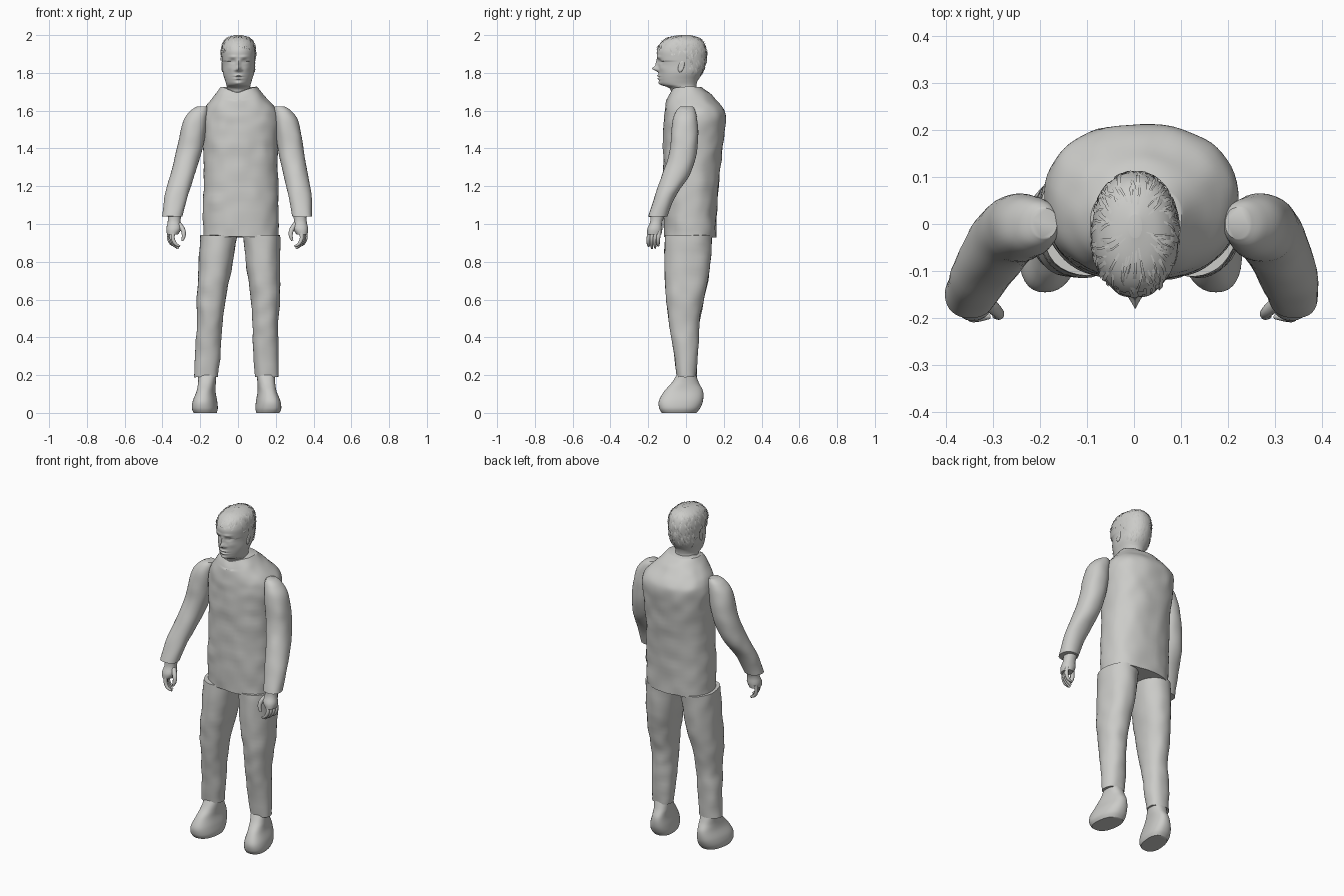
import bpy
import bmesh
import math
import random
from mathutils import Vector, noise

random.seed(4)
cube = bpy.data.objects.get("Cube")
if cube:
    bpy.data.objects.remove(cube)

grey = bpy.data.materials.new("plain grey")
grey.use_nodes = True
tone = (0.6, 0.6, 0.58, 1)
grey.diffuse_color = tone
grey.node_tree.nodes["Principled BSDF"].inputs["Base Color"].default_value = tone


def finish(name, bm, angle=50):
    bmesh.ops.recalc_face_normals(bm, faces=bm.faces)
    mesh = bpy.data.meshes.new(name)
    bm.to_mesh(mesh)
    bm.free()
    ob = bpy.data.objects.new(name, mesh)
    bpy.context.collection.objects.link(ob)
    mesh.materials.append(grey)
    bpy.ops.object.select_all(action="DESELECT")
    ob.select_set(True)
    bpy.context.view_layer.objects.active = ob
    bpy.ops.object.shade_smooth_by_angle(angle=math.radians(angle))
    return ob


def spline(rows, t):
    """Smooth value along a list of rows, t from 0 to 1."""
    s = t * (len(rows) - 1)
    i = min(int(s), len(rows) - 2)
    f = s - i
    a, b, c, d = (rows[max(0, min(len(rows) - 1, i + k))] for k in (-1, 0, 1, 2))
    return [q + f / 2 * (r - p + f * (2 * p - 5 * q + 4 * r - s2 + f * (3 * (q - r) + s2 - p)))
            for p, q, r, s2 in zip(a, b, c, d)]


def ring_point(row, ang, power):
    """Point on a rounded section given as x min, x max, y min, y max, z."""
    x0, x1, y0, y1, z = row
    c, s = math.cos(ang), math.sin(ang)
    x = (x0 + x1) / 2 + (x1 - x0) / 2 * math.copysign(abs(c) ** (2 / power), c)
    y = (y0 + y1) / 2 + (y1 - y0) / 2 * math.copysign(abs(s) ** (2 / power), s)
    return Vector((x, y, z))


def skin(bm, rings, caps=True):
    loops = [[bm.verts.new(p) for p in ring] for ring in rings]
    n = len(loops[0])
    for lo, hi in zip(loops, loops[1:]):
        for k in range(n):
            bm.faces.new((lo[k], lo[(k + 1) % n], hi[(k + 1) % n], hi[k]))
    if caps:
        bm.faces.new(loops[0])
        bm.faces.new(loops[-1])


def loft(name, rows, steps=32, sides=40, power=2.2, warp=lambda p: p, rough=0.0):
    bm = bmesh.new()
    rings = []
    for j in range(steps + 1):
        row = spline(rows, j / steps)
        ring = [warp(ring_point(row, math.tau * k / sides, power)) for k in range(sides)]
        rings.append([p + noise.noise_vector(p * 14) * rough for p in ring])
    skin(bm, rings)
    return finish(name, bm)


def tube(bm, points, radii, sides=10, steps=12):
    rings = []
    for j in range(steps + 1):
        t = j / steps
        p = Vector(spline(points, t))
        d = Vector(spline(points, min(1, t + 0.02))) - Vector(spline(points, max(0, t - 0.02)))
        u = d.cross(Vector((0.3, 1, 0.1))).normalized()
        v = d.cross(u).normalized()
        r = spline([[q] for q in radii], t)[0]
        rings.append([p + r * (u * math.cos(math.tau * k / sides) + v * math.sin(math.tau * k / sides))
                      for k in range(sides)])
    skin(bm, rings)


# Padded jacket body with a dipped neckline
def neckline(p):
    if p.z > 1.66 and p.y < 0:
        p.z -= 0.35 * (p.z - 1.64) * max(0, 1 - abs(p.x) / 0.08)
    return p


torso_rows = [(-.185, .215, -.115, .16, .93), (-.185, .215, -.12, .165, 1.1),
              (-.18, .21, -.12, .18, 1.28), (-.185, .215, -.12, .2, 1.45),
              (-.19, .22, -.115, .212, 1.56), (-.172, .195, -.108, .19, 1.62),
              (-.13, .14, -.097, .14, 1.675), (-.09, .1, -.08, .085, 1.725)]
loft("jacket_body", torso_rows, steps=48, sides=64, power=2.35, warp=neckline, rough=0.006)

# Rows are for the right side; the left is mirrored with a slight lean
arm_rows = [(-.4, -.295, -.2, -.1, 1.04), (-.388, -.265, -.165, -.055, 1.15),
            (-.358, -.23, -.125, .02, 1.26), (-.33, -.195, -.09, .055, 1.37),
            (-.31, -.175, -.08, .064, 1.46), (-.287, -.165, -.07, .06, 1.55),
            (-.25, -.16, -.05, .05, 1.6), (-.215, -.165, -.03, .035, 1.622)]
leg_rows = [(-.23, -.105, -.05, .055, .19), (-.226, -.09, -.07, .066, .35),
            (-.216, -.082, -.09, .07, .47), (-.22, -.065, -.105, .095, .6),
            (-.21, -.035, -.115, .125, .75), (-.2, -.005, -.11, .138, .94)]
foot_rows = [(-.228, -.11, -.128, .055, 0), (-.238, -.105, -.142, .075, .025),
             (-.233, -.11, -.143, .09, .065), (-.215, -.12, -.115, .09, .115),
             (-.21, -.118, -.075, .068, .16), (-.212, -.115, -.045, .05, .21)]


def splay(p):
    p.x += 0.12 * p.y if p.z < 0.15 else 0.12 * p.y * (0.21 - p.z) / 0.06
    return p


def place(side, lean):
    def warp(p):
        return p if side < 0 else Vector((lean(p.z) - p.x, p.y, p.z))
    return warp


def arm_lean(z):
    return max(-0.008, min(0.03, 0.09 * (z - 1.13)))


def leg_lean(z):
    return max(-0.015, 0.06 * (z - 0.55))


for side, label in ((-1, "right"), (1, "left")):
    loft(label + "_sleeve", arm_rows, sides=32, warp=place(side, arm_lean), rough=0.003)
    leg = place(side, leg_lean)
    loft(label + "_trouser_leg", leg_rows, sides=36, warp=leg, rough=0.005)
    loft(label + "_shoe", foot_rows, sides=36, power=2.4, warp=lambda p: leg(splay(p)))

    # Hand: palm, four curled fingers and a thumb
    bm = bmesh.new()
    palm = [(-.372, -.3, -.188, -.11, 1.05), (-.372, -.305, -.19, -.125, 1.01),
            (-.38, -.3, -.205, -.125, .975), (-.376, -.318, -.205, -.13, .945)]
    skin(bm, [[ring_point(spline(palm, j / 8), math.tau * k / 20, 2.2) for k in range(20)]
              for j in range(9)])
    for i in range(4):
        x, y = -0.362 + 0.007 * i, -0.142 - 0.017 * i
        drop = 0.865 + 0.012 * abs(i - 1.6)
        tube(bm, [(x, y, .965), (x - .004, y - .005, .925), (x + .01, y - .006, .895),
                  (x + .034, y - .004, drop)], [.011, .0105, .009, .005])
    tube(bm, [(-.315, -.165, 1.0), (-.292, -.185, .97), (-.287, -.193, .94),
              (-.295, -.196, .912)], [.016, .013, .011, .006])
    for v in bm.verts:
        v.co = place(side, arm_lean)(v.co.copy())
    finish(label + "_hand", bm)

# Head: egg-shaped sections with sculpted features
head_rows = [(-.055, .06, -.075, .05, 1.66), (-.058, .063, -.085, .055, 1.715),
             (-.062, .067, -.132, .056, 1.738), (-.07, .075, -.143, .064, 1.765),
             (-.08, .085, -.146, .085, 1.8), (-.083, .088, -.148, .1, 1.84),
             (-.086, .091, -.153, .106, 1.88), (-.086, .091, -.153, .106, 1.92),
             (-.076, .081, -.13, .092, 1.96), (-.05, .055, -.09, .062, 1.985),
             (-.012, .017, -.03, .02, 1.998)]
# Each feature: sideways offset, height, width, tallness, depth
features = [(0, 1.822, .011, .012, .03), (0, 1.845, .008, .022, .012),
            (.015, 1.815, .007, .007, .008), (.031, 1.862, .014, .010, -.013),
            (.031, 1.86, .009, .006, .007), (.03, 1.885, .02, .007, .005),
            (0, 1.785, .02, .005, .008), (0, 1.777, .024, .0025, -.005),
            (0, 1.769, .017, .005, .008), (0, 1.745, .018, .010, .007),
            (.045, 1.825, .016, .016, .004)]


def head_point(ang, t):
    row = spline(head_rows, t)
    p = ring_point(row, ang, 2.15)
    front = max(0, -math.sin(ang))
    x = p.x - 0.0025
    if row[4] < 1.86:
        x *= 1 - 0.22 * front ** 2
    if front > 0.3:
        for fx, fz, w, h, depth in features:
            p.y -= depth * math.exp(-((abs(x) - fx) / w) ** 2 - ((p.z - fz) / h) ** 2)
    p.x = x + 0.0025
    return p


bm = bmesh.new()
# Angles are packed more closely over the face
angles = [a + 0.45 * math.cos(a) for a in (math.tau * k / 96 for k in range(96))]
skin(bm, [[head_point(a, j / 100) for a in angles] for j in range(101)])
finish("head", bm)

for side, label in ((-1, "right"), (1, "left")):
    bm = bmesh.new()
    bmesh.ops.create_uvsphere(bm, u_segments=16, v_segments=10, radius=1)
    for v in bm.verts:
        x, y, z = v.co
        hollow = 0.006 * math.exp(-4 * (y * y + z * z)) if x * side > 0 else 0
        v.co = (0.0025 + side * 0.084 + 0.008 * x - side * hollow,
                -0.025 + 0.016 * y + 0.007 * z, 1.835 + 0.032 * z)
    finish(label + "_ear", bm)


# Hair: a ragged cap and loose flat locks lying over it
def hairline(ang):
    s = math.sin(ang)
    return 1.885 + 0.05 * max(0, -s) if s < 0.1 else 1.885 - 0.13 * min(1, (s - 0.1) * 1.6)


def scalp(ang, t, lift):
    p = head_point(ang, t)
    return p + (p - Vector((0, -0.02, 1.87))).normalized() * lift


bm = bmesh.new()
grid = [[bm.verts.new(scalp(math.tau * k / 64, 0.3 + 0.7 * j / 40, 0.003)) for k in range(64)]
        for j in range(41)]
for j in range(40):
    for k in range(64):
        quad = (grid[j][k], grid[j][(k + 1) % 64], grid[j + 1][(k + 1) % 64], grid[j + 1][k])
        if quad[0].co.z > hairline(math.tau * k / 64) + random.uniform(0, 0.012):
            bm.faces.new(quad)
bmesh.ops.delete(bm, geom=[v for v in bm.verts if not v.link_faces], context="VERTS")
finish("hair_cap", bm)

bm = bmesh.new()
for _ in range(260):
    ang, t = random.uniform(0, math.tau), random.uniform(0.45, 0.97)
    drift, width = random.uniform(-0.25, 0.25), random.uniform(0.02, 0.05)
    pairs = []
    for j in range(6):
        a, u = ang + drift * j / 5, t - 0.022 * j
        if scalp(a, u, 0).z < hairline(a) - 0.012:
            break
        lift = 0.003 + 0.004 * math.sin(math.pi * j / 5)
        pairs.append([bm.verts.new(scalp(a + d, u, lift)) for d in (-width, width)])
    for (a0, a1), (b0, b1) in zip(pairs, pairs[1:]):
        bm.faces.new((a0, a1, b1, b0))
bmesh.ops.delete(bm, geom=[v for v in bm.verts if not v.link_faces], context="VERTS")
finish("hair_locks", bm)
